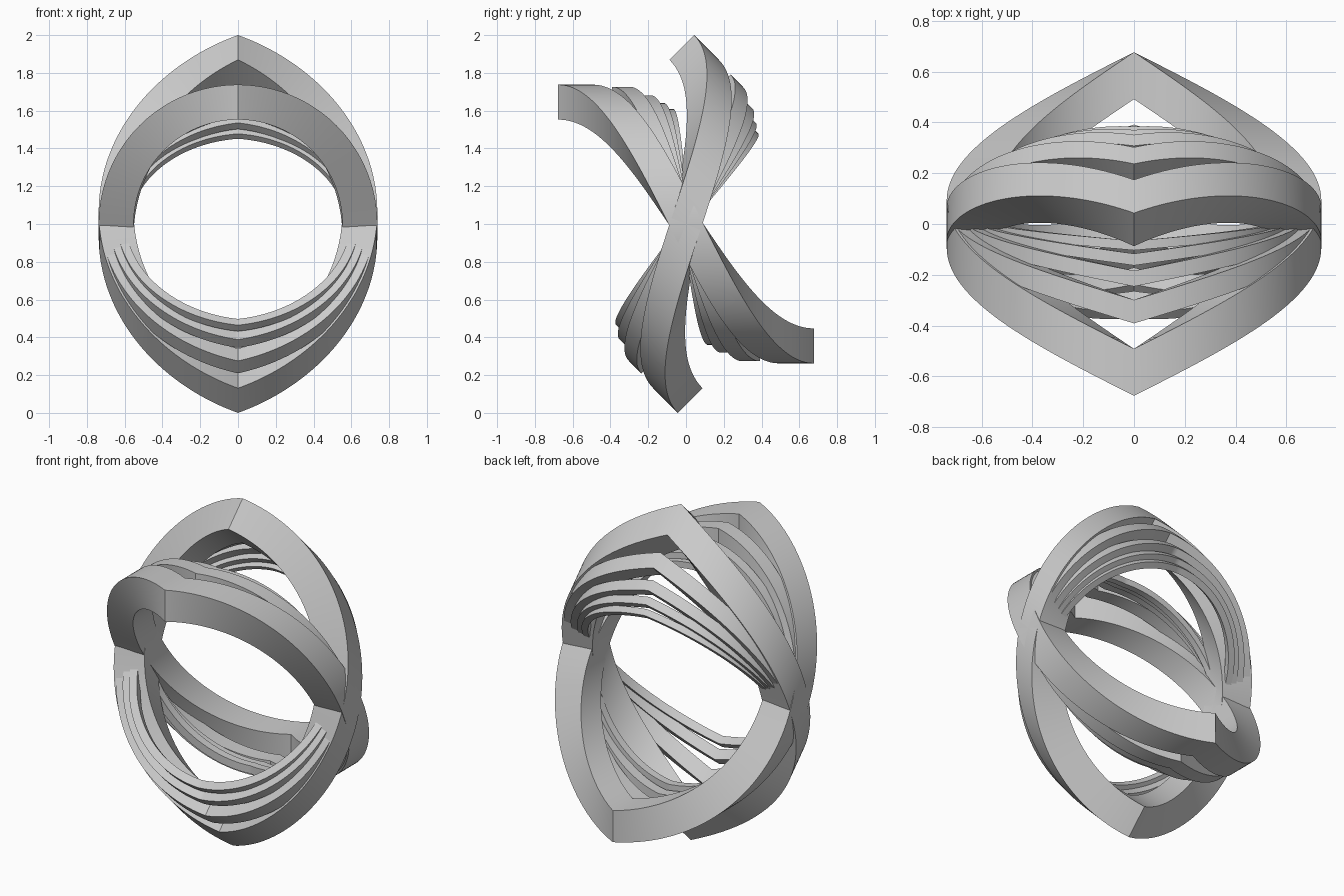
import bpy, bmesh
from math import sin, cos, pi, radians

default = bpy.data.objects.get("Cube")
if default:
    bpy.data.objects.remove(default, do_unlink=True)

STEPS = 64
WIDTH = 0.185

# Each rib: centre radius and sideways travel over a quarter turn
RIBS = [(0.645, 0.584), (0.68, 0.345), (0.65, 0.215), (0.617, 0.14), (0.59, 0.085)]


def helical_rib(name, radius, travel, width, tilt):
    """Square bar swept a quarter turn along a helix, mirrored into an arch."""
    half = width / 2
    corners = [(-half, -half), (half, -half), (half, half), (-half, half)]
    bm = bmesh.new()
    rings = []
    for i in range(STEPS + 1):
        t = i / STEPS
        a = t * pi / 2
        rings.append([bm.verts.new(((radius + dr) * cos(a), dy - travel * t,
                                    (radius + dr) * sin(a))) for dr, dy in corners])
    for lower, upper in zip(rings, rings[1:]):
        for k in range(4):
            n = (k + 1) % 4
            bm.faces.new((lower[k], lower[n], upper[n], upper[k]))
    bm.faces.new(rings[0])
    bmesh.ops.recalc_face_normals(bm, faces=bm.faces)
    # The apex stays open so the mirrored halves join
    for v in rings[-1]:
        v.co.x = 0
    mesh = bpy.data.meshes.new(name)
    bm.to_mesh(mesh)
    bm.free()

    rib = bpy.data.objects.new(name, mesh)
    bpy.context.collection.objects.link(rib)
    rib.location.z = 1
    rib.rotation_euler.x = radians(tilt)
    mirror = rib.modifiers.new("Mirror", 'MIRROR')
    mirror.use_axis[0] = True
    bpy.ops.object.select_all(action='DESELECT')
    rib.select_set(True)
    bpy.context.view_layer.objects.active = rib
    bpy.ops.object.modifier_apply(modifier=mirror.name)
    bpy.ops.object.shade_smooth_by_angle(angle=radians(30))


# Four fans of nested ribs turned about the x axis
FANS = [("upper_front", 0, 5), ("upper_back", -45, 5),
        ("lower_back", 180, 4), ("lower_front", 135, 4)]
for fan, tilt, count in FANS:
    for n, (radius, travel) in enumerate(RIBS[:count], 1):
        helical_rib(f"{fan}_rib_{n}", radius, travel, WIDTH / n, tilt)
